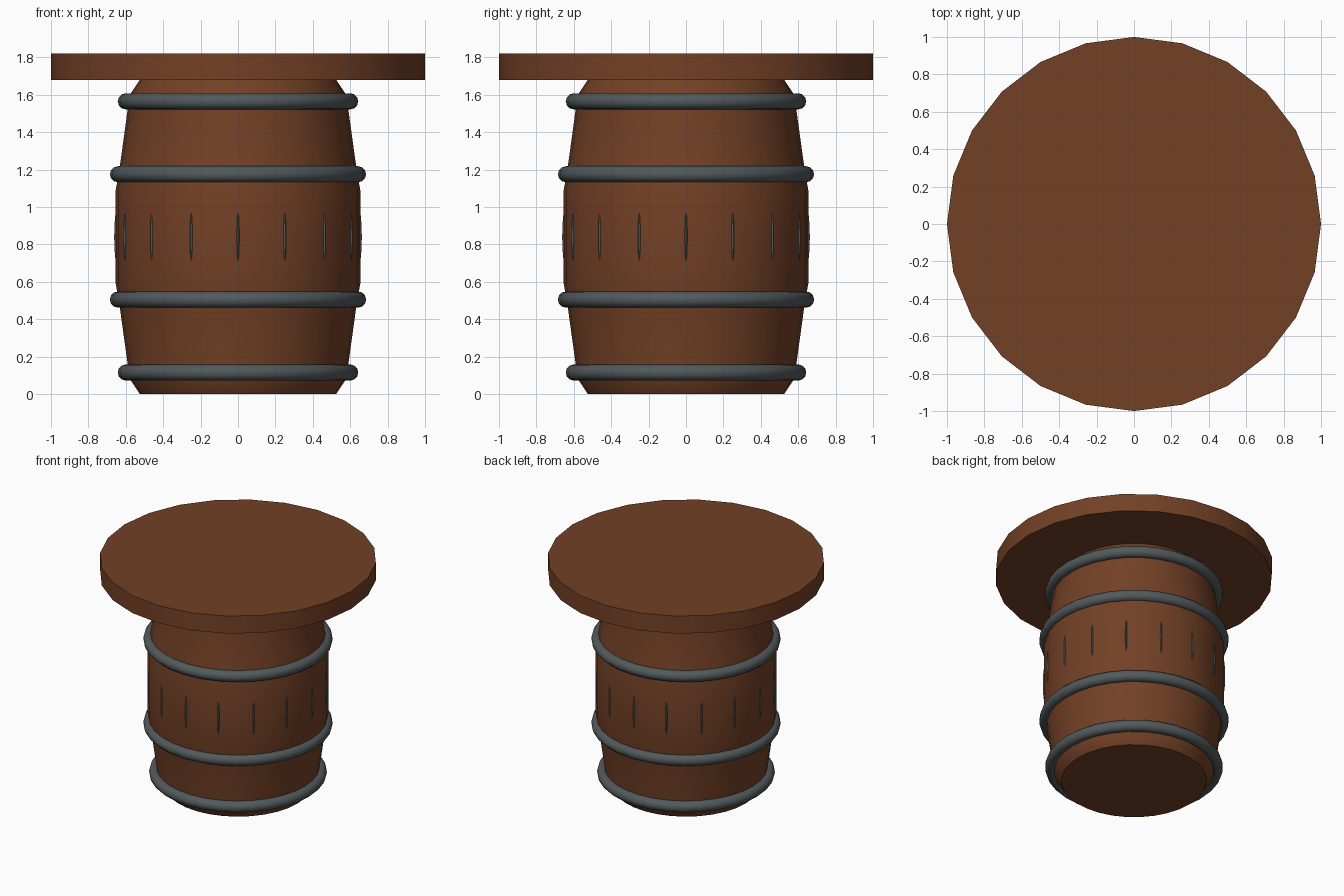
import bpy, bmesh, math
from mathutils import Matrix

cube = bpy.data.objects.get("Cube")
if cube:
    bpy.data.objects.remove(cube, do_unlink=True)


def material(name, rgb):
    m = bpy.data.materials.new(name)
    m.use_nodes = True
    m.diffuse_color = (*rgb, 1)
    m.node_tree.nodes["Principled BSDF"].inputs["Base Color"].default_value = (*rgb, 1)
    return m


wood = material("brown wood", (0.17, 0.052, 0.019))
iron = material("dark iron", (0.085, 0.102, 0.108))


def finish(name, bm, mat, angle=40):
    bmesh.ops.recalc_face_normals(bm, faces=bm.faces)
    mesh = bpy.data.meshes.new(name)
    bm.to_mesh(mesh)
    bm.free()
    mesh.materials.append(mat)
    ob = bpy.data.objects.new(name, mesh)
    bpy.context.collection.objects.link(ob)
    bpy.ops.object.select_all(action='DESELECT')
    ob.select_set(True)
    bpy.context.view_layer.objects.active = ob
    bpy.ops.object.shade_smooth_by_angle(angle=math.radians(angle))
    return ob


def lathe(name, profile, sides, mat, closed=False, angle=40):
    """Spin (radius, height) points about z; open profiles get end caps."""
    bm = bmesh.new()
    rings = []
    for r, z in profile:
        rings.append([bm.verts.new((r * math.cos(a), r * math.sin(a), z))
                      for a in (math.tau * i / sides for i in range(sides))])
    pairs = list(zip(rings, rings[1:]))
    if closed:
        pairs.append((rings[-1], rings[0]))
    else:
        bm.faces.new(rings[0][::-1])
        bm.faces.new(rings[-1])
    for low, high in pairs:
        for i in range(sides):
            j = (i + 1) % sides
            bm.faces.new((low[i], low[j], high[j], high[i]))
    return finish(name, bm, mat, angle)


# Bulging barrel, symmetric about its middle height
MID = 0.84
lower = [(0.525, 0), (0.585, 0.09), (0.59, 0.16), (0.637, 0.50), (0.654, 0.59)]
upper = [(r, 2 * MID - z) for r, z in reversed(lower)]
lathe("barrel", lower + upper, 32, wood)

# Round table top
lathe("table_top", [(1, 1.68), (1, 1.82)], 24, wood)

# Iron hoops, mirrored about the middle
for name, radius, drop in (("end", 0.60, 0.725), ("belly", 0.642, 0.335)):
    for side, sign in (("lower", -1), ("upper", 1)):
        ring = [(radius + 0.043 * math.cos(t), MID + sign * drop + 0.043 * math.sin(t))
                for t in (math.tau * k / 12 for k in range(12))]
        lathe(f"{side}_{name}_hoop", ring, 32, iron, closed=True)

# Thin iron slivers around the belly
bm = bmesh.new()
COUNT = 16
for i in range(COUNT):
    place = (Matrix.Rotation(math.tau * i / COUNT, 4, 'Z')
             @ Matrix.Translation((0.645, 0, MID))
             @ Matrix.Diagonal((0.017, 0.009, 0.155, 1)))
    bmesh.ops.create_uvsphere(bm, u_segments=8, v_segments=8, radius=1, matrix=place)
finish("belly_slivers", bm, iron, 60)
